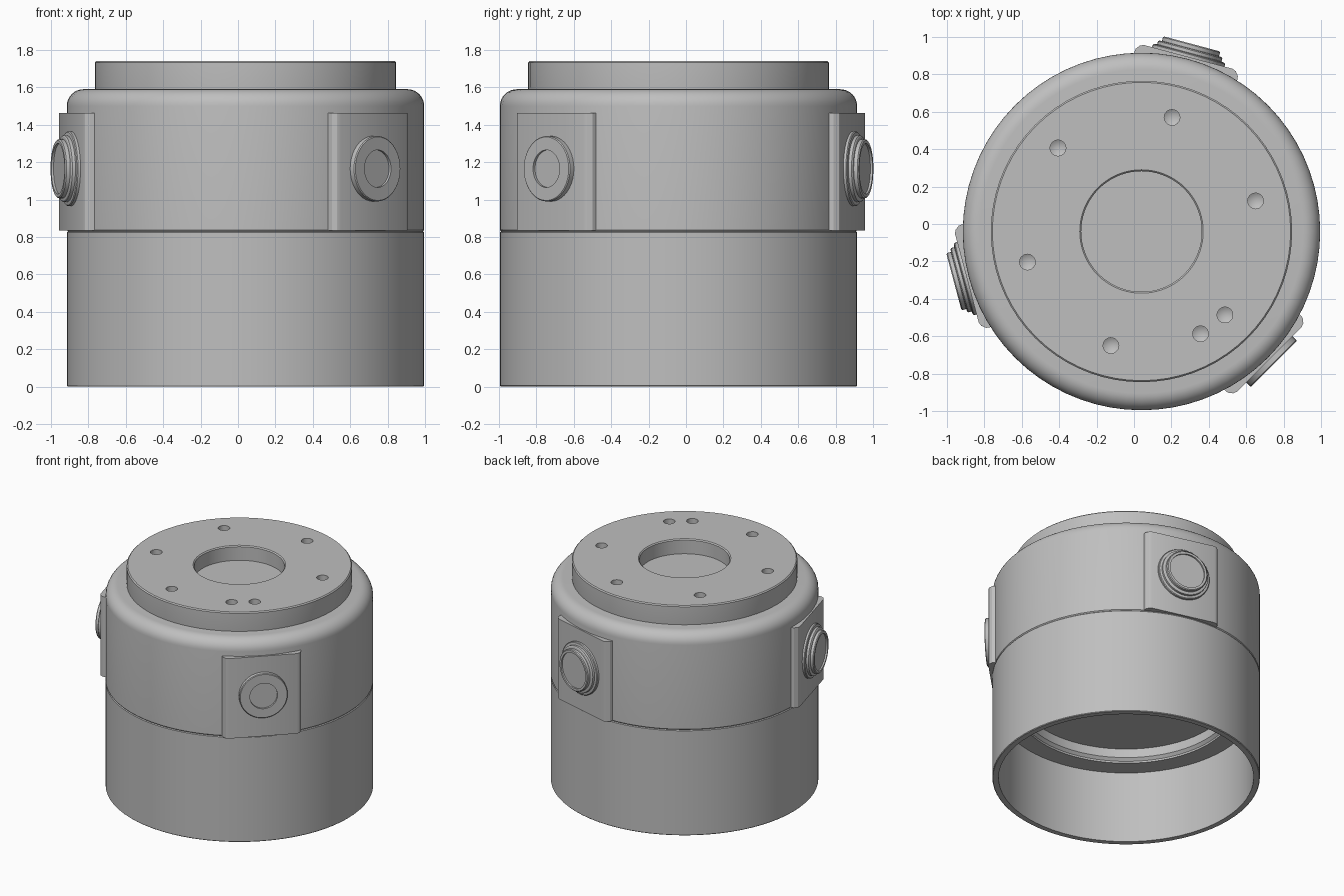
import bpy, bmesh, math
from mathutils import Matrix, Vector

if "Cube" in bpy.data.objects:
    bpy.data.objects.remove(bpy.data.objects["Cube"], do_unlink=True)

AXIS = Matrix.Translation((0.04, -0.04, 0))   # housing axis
R = 0.955                                      # housing radius

grey = bpy.data.materials.new("plain grey")
grey.use_nodes = True
colour = (0.52, 0.52, 0.52, 1)
grey.diffuse_color = colour
grey.node_tree.nodes["Principled BSDF"].inputs["Base Color"].default_value = colour


def finish(name, bm, matrix):
    """Turn a bmesh into a placed grey object."""
    bmesh.ops.remove_doubles(bm, verts=bm.verts, dist=1e-5)
    bmesh.ops.recalc_face_normals(bm, faces=bm.faces)
    mesh = bpy.data.meshes.new(name)
    bm.to_mesh(mesh)
    bm.free()
    mesh.transform(matrix)
    mesh.materials.append(grey)
    obj = bpy.data.objects.new(name, mesh)
    bpy.context.collection.objects.link(obj)
    return obj


def lathe(name, profile, matrix=AXIS, steps=72):
    """Revolve (radius, height) points about z; the ends lie on the axis."""
    bm = bmesh.new()
    verts = [bm.verts.new((r, 0, z)) for r, z in profile]
    edges = [bm.edges.new(pair) for pair in zip(verts, verts[1:])]
    bmesh.ops.spin(bm, geom=verts + edges, cent=(0, 0, 0), axis=(0, 0, 1),
                   angle=math.tau, steps=steps, use_merge=False)
    return finish(name, bm, matrix)


def smooth(obj, angle=30):
    bpy.ops.object.select_all(action='DESELECT')
    obj.select_set(True)
    bpy.context.view_layer.objects.active = obj
    bpy.ops.object.shade_smooth_by_angle(angle=math.radians(angle))


# Lower skirt: open below, with a stepped ceiling inside
smooth(lathe("lower_skirt", [
    (0, 0.67), (0.75, 0.67), (0.75, 0.6), (0.77, 0.58), (0.77, 0.565),
    (0.91, 0.565), (0.91, 0), (R - 0.005, 0), (R, 0.005),
    (R, 0.825), (R - 0.008, 0.832), (0, 0.832)]))

# Upper housing with a rounded shoulder
F = 0.09
shoulder = [(R - F + F * math.cos(a), 1.59 - F + F * math.sin(a))
            for a in [math.pi / 2 * i / 8 for i in range(9)]]
smooth(lathe("upper_housing",
             [(0, 0.828), (R - 0.008, 0.828), (R, 0.838)] + shoulder + [(0, 1.59)]))

# Top flange with a shallow centre recess
flange = lathe("top_flange", [
    (0, 1.56), (0.8, 1.56), (0.805, 1.6), (0.805, 1.732), (0.797, 1.74),
    (0.33, 1.74), (0.322, 1.732), (0.322, 1.625), (0, 1.625)])

# Conical-bottomed screw holes drilled in the flange
for angle in (15, 75, 135, 195, 255, 300, 315):
    place = AXIS @ Matrix.Rotation(math.radians(angle), 4, 'Z') @ Matrix.Translation((0.631, 0, 0))
    drill = lathe("hole_cutter", [(0, 1.62), (0.042, 1.645), (0.042, 1.8), (0, 1.8)], place, 20)
    drill.hide_render = True
    cut = flange.modifiers.new("hole", 'BOOLEAN')
    cut.operation = 'DIFFERENCE'
    cut.solver = 'EXACT'
    cut.object = drill
    bpy.context.view_layer.objects.active = flange
    bpy.ops.object.modifier_apply(modifier=cut.name)
    bpy.data.objects.remove(drill, do_unlink=True)
smooth(flange)


def side_pad(name, matrix):
    """Flat mounting pad with bevelled sides, facing local +x."""
    half = [(0.245, 0.966), (0.265, 0.958), (0.283, 0.935), (0.288, 0.88)]
    outline = [(d, w) for w, d in half] + [(d, -w) for w, d in reversed(half)]
    bm = bmesh.new()
    base = bm.faces.new([bm.verts.new((d, w, 0.834)) for d, w in outline])
    top = bmesh.ops.extrude_face_region(bm, geom=[base])["geom"]
    bmesh.ops.translate(bm, vec=Vector((0, 0, 0.63)),
                        verts=[v for v in top if isinstance(v, bmesh.types.BMVert)])
    smooth(finish(name, bm, matrix), 25)


# Fitting profiles: radius, distance from the housing axis
plain_ring = [(0, 0.9), (0.175, 0.9), (0.175, 0.995), (0.17, 1.0),
              (0.1, 1.0), (0.1, 0.985), (0, 0.985)]
stepped_cap = [(0, 0.9), (0.2, 0.9), (0.2, 0.98), (0.195, 0.985), (0.178, 0.988),
               (0.178, 1.005), (0.172, 1.01), (0.158, 1.012), (0.158, 1.032),
               (0.152, 1.038), (0.135, 1.038), (0.135, 1.026), (0, 1.026)]

# Three pads, each with its round fitting
for label, angle, profile in (("front_left", 315, plain_ring),
                              ("back", 75, stepped_cap),
                              ("right", 195, stepped_cap)):
    turn = AXIS @ Matrix.Rotation(math.radians(angle), 4, 'Z')
    side_pad(label + "_pad", turn)
    outward = turn @ Matrix.Translation((0, 0, 1.165)) @ Matrix.Rotation(math.pi / 2, 4, 'Y')
    smooth(lathe(label + "_fitting", profile, outward, 40))
